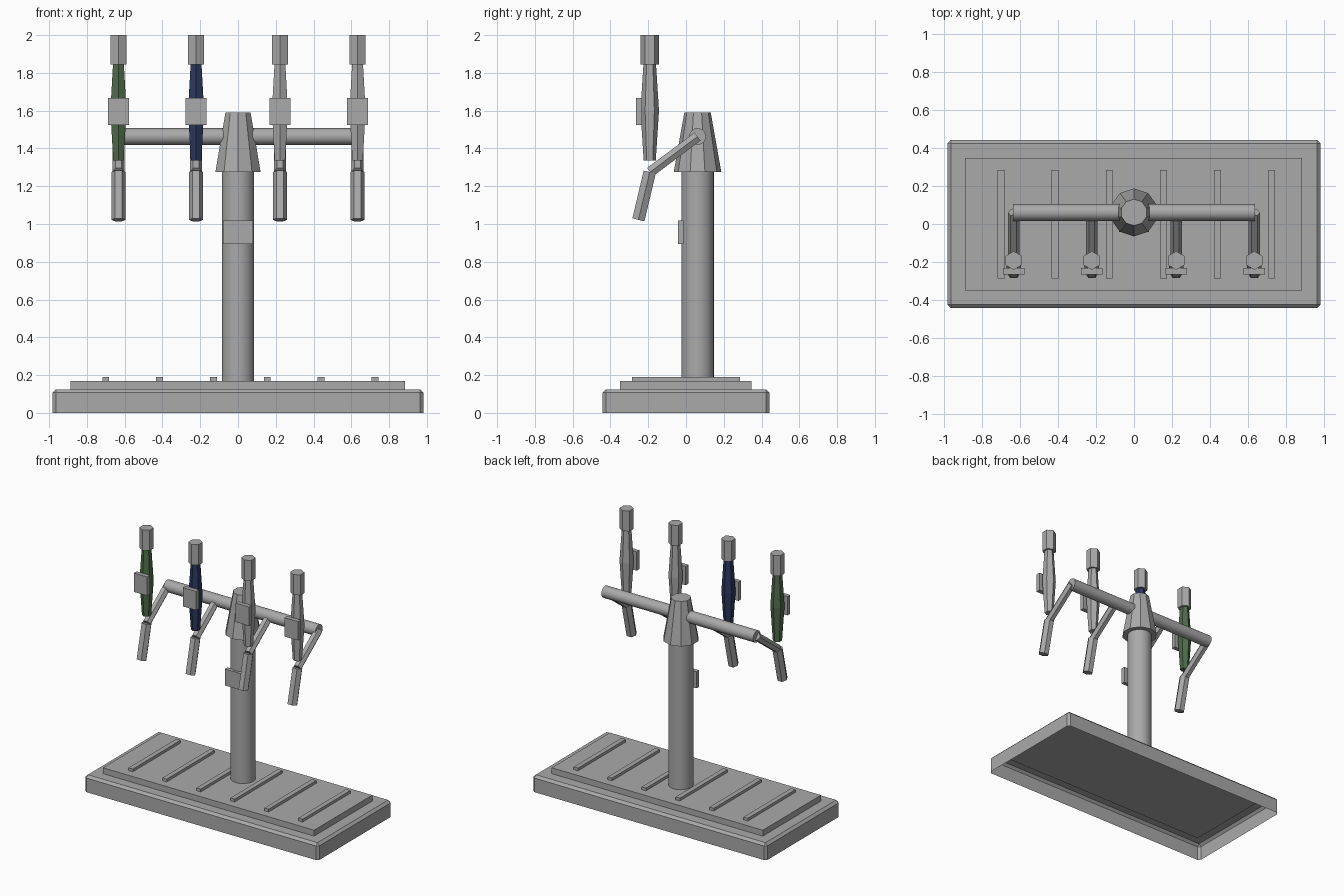
import bpy, bmesh, math
from mathutils import Vector, Matrix

cube = bpy.data.objects.get("Cube")
if cube:
    bpy.data.objects.remove(cube, do_unlink=True)


def material(name, rgb):
    m = bpy.data.materials.new(name)
    m.use_nodes = True
    m.diffuse_color = (*rgb, 1)
    m.node_tree.nodes["Principled BSDF"].inputs["Base Color"].default_value = (*rgb, 1)
    return m


GREY = material("grey", (0.40, 0.40, 0.40))
GREEN = material("green", (0.08, 0.15, 0.07))
NAVY = material("navy", (0.025, 0.04, 0.115))


def finish(name, bm, mat, smooth=False):
    bmesh.ops.recalc_face_normals(bm, faces=bm.faces)
    me = bpy.data.meshes.new(name)
    bm.to_mesh(me)
    bm.free()
    me.materials.append(mat)
    ob = bpy.data.objects.new(name, me)
    bpy.context.collection.objects.link(ob)
    if smooth:
        bpy.context.view_layer.objects.active = ob
        ob.select_set(True)
        bpy.ops.object.shade_smooth_by_angle(angle=math.radians(40))
        ob.select_set(False)
    return ob


def box(name, lo, hi, mat=GREY):
    lo, hi = Vector(lo), Vector(hi)
    bm = bmesh.new()
    bmesh.ops.create_cube(bm, size=1, matrix=Matrix.Translation((lo + hi) / 2)
                          @ Matrix.Diagonal((*(hi - lo), 1)))
    return finish(name, bm, mat)


def lathe(name, centre, profile, sides, mat=GREY, smooth=False):
    """Stack of (radius, z) rings with a corner facing +y, capped at both ends."""
    bm = bmesh.new()
    rings = []
    for r, z in profile:
        angles = [math.tau * i / sides for i in range(sides)]
        rings.append([bm.verts.new((centre[0] + r * math.sin(a),
                                    centre[1] + r * math.cos(a), z)) for a in angles])
    for low, high in zip(rings, rings[1:]):
        for i in range(sides):
            j = (i + 1) % sides
            bm.faces.new((low[i], low[j], high[j], high[i]))
    bm.faces.new(rings[0])
    bm.faces.new(rings[-1])
    return finish(name, bm, mat, smooth)


def rod(name, start, end, radius, sides, smooth=False):
    """Straight prism between two points; a corner faces sideways for arms."""
    start, end = Vector(start), Vector(end)
    axis = (end - start).normalized()
    side = Vector((0, 1, 0)) if abs(axis.x) > 0.9 else Vector((1, 0, 0))
    frame = Matrix((side, axis.cross(side), axis)).transposed().to_4x4()
    bm = bmesh.new()
    bmesh.ops.create_cone(bm, cap_ends=True, segments=sides, radius1=radius,
                          radius2=radius, depth=(end - start).length)
    # turn the prism so that a corner lies on its local x axis
    corner = max(bm.verts, key=lambda v: v.co.x).co
    turn = Matrix.Rotation(-math.atan2(corner.y, corner.x), 4, 'Z')
    bm.transform(Matrix.Translation((start + end) / 2) @ frame @ turn)
    return finish(name, bm, GREY, smooth)


# Drip tray: chamfered shell, open underneath
bm = bmesh.new()
bmesh.ops.create_cube(bm, size=1, matrix=Matrix.Translation((0, 0, 0.0625))
                      @ Matrix.Diagonal((1.964, 0.884, 0.125, 1)))
bm.faces.ensure_lookup_table()
bmesh.ops.delete(bm, geom=[f for f in bm.faces if f.normal.z < -0.5], context='FACES')
bmesh.ops.bevel(bm, geom=[e for e in bm.edges if not e.is_boundary],
                offset=0.018, segments=1, affect='EDGES')
finish("drip_tray", bm, GREY)

# Raised plate with its slats
box("tray_plate", (-0.888, -0.35, 0.11), (0.884, 0.347, 0.17))
for i in range(6):
    x = -0.70 + 0.285 * i
    box(f"tray_slat_{i + 1}", (x - 0.018, -0.287, 0.165), (x + 0.018, 0.285, 0.191))

# Tower: column, tapered head, cross bar and badge
Y, BAR_Z = 0.061, 1.463
lathe("column", (0, Y), [(0.086, 0.165), (0.086, 1.3)], 32, smooth=True)
lathe("tower_head", (0, Y), [(0.126, 1.275), (0.07, 1.59)], 10)
rod("cross_bar", (-0.637, Y, BAR_Z), (0.637, Y, BAR_Z), 0.044, 32, smooth=True)
box("column_badge", (-0.08, -0.043, 0.893), (0.08, -0.012, 1.018))

# Four taps, each an arm, spout, handle, cap and badge
HY = -0.192
taps = [("far_right", -0.633, GREEN), ("right", -0.222, NAVY),
        ("left", 0.222, GREY), ("far_left", 0.633, GREY)]
for side, x, colour in taps:
    rod(f"tap_arm_{side}", (x, Y, BAR_Z), (x, HY + 0.002, 1.275), 0.031, 6)
    rod(f"tap_spout_{side}", (x, HY, 1.275), (x, -0.252, 1.022), 0.038, 6)
    lathe(f"tap_handle_{side}", (x, HY),
          [(0.032, 1.337), (0.049, 1.6), (0.033, 1.85)], 6, colour)
    lathe(f"handle_cap_{side}", (x, HY), [(0.049, 1.845), (0.049, 2.0)], 6)
    box(f"handle_badge_{side}", (x - 0.056, -0.265, 1.525), (x + 0.056, -0.232, 1.668))
